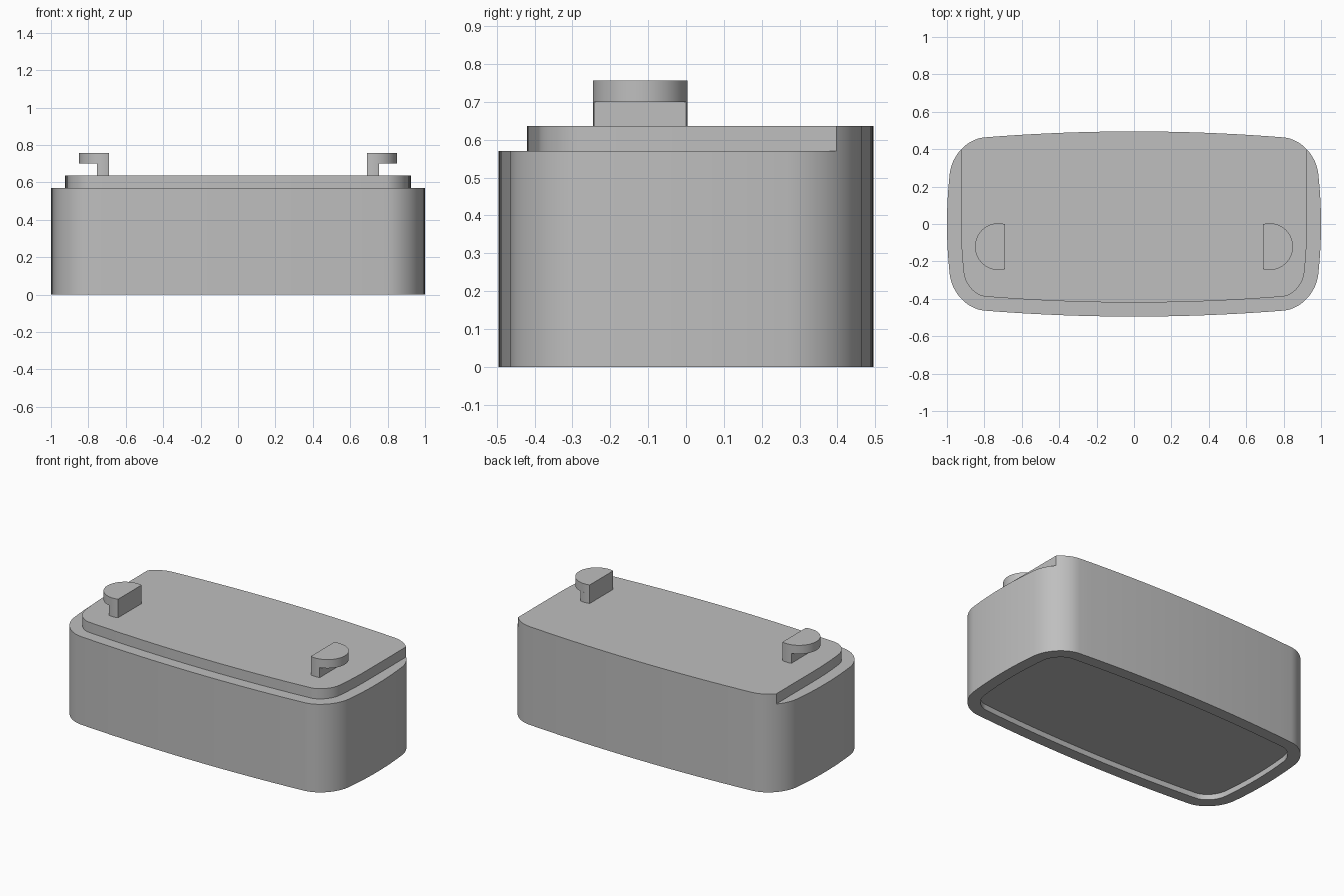
import bpy, bmesh, math
from mathutils import Vector

if "Cube" in bpy.data.objects:
    bpy.data.objects.remove(bpy.data.objects["Cube"], do_unlink=True)

grey = bpy.data.materials.new("plain grey")
grey.use_nodes = True
grey.diffuse_color = (0.52, 0.52, 0.52, 1)
grey.node_tree.nodes["Principled BSDF"].inputs["Base Color"].default_value = grey.diffuse_color

LEDGE_Z, TOP_Z, INSET = 0.57, 0.636, 0.075


def bulged_outline():
    """Counter-clockwise rounded rectangle with gently bowed sides."""
    side = [Vector((1 - 0.015 * (t / 6) ** 2, 0.27 * t / 6)) for t in range(7)]
    front = [Vector((0.8 * t / 10, 0.495 - 0.032 * (t / 10) ** 2)) for t in range(10, -1, -1)]
    a, d, corner = side[-1], front[0], Vector((0.965, 0.449))
    b, c = a.lerp(corner, 0.55), d.lerp(corner, 0.55)
    curve = []
    for i in range(1, 16):
        t = i / 16
        s = 1 - t
        curve.append(a * s**3 + b * 3 * s * s * t + c * 3 * s * t * t + d * t**3)
    quarter = side + curve + front
    half = quarter + [Vector((-p.x, p.y)) for p in reversed(quarter[:-1])]
    return half + [Vector((p.x, -p.y)) for p in reversed(half[1:-1])]


def inset(points, distance):
    result = []
    for i, p in enumerate(points):
        along = (points[(i + 1) % len(points)] - points[i - 1]).normalized()
        result.append(p + Vector((-along.y, along.x)) * distance)
    return result


def loft(name, rings):
    """Bridge equal-length (outline, z) rings from bottom to top and cap both ends."""
    bm = bmesh.new()
    loops = [[bm.verts.new((p.x, p.y, z)) for p in pts] for pts, z in rings]
    for low, high in zip(loops, loops[1:]):
        for i in range(len(low)):
            j = (i + 1) % len(low)
            bm.faces.new((low[i], low[j], high[j], high[i]))
    bm.faces.new(list(reversed(loops[0])))
    bm.faces.new(loops[-1])
    bmesh.ops.recalc_face_normals(bm, faces=bm.faces)
    mesh = bpy.data.meshes.new(name)
    bm.to_mesh(mesh)
    bm.free()
    mesh.materials.append(grey)
    obj = bpy.data.objects.new(name, mesh)
    bpy.context.collection.objects.link(obj)
    bpy.ops.object.select_all(action='DESELECT')
    obj.select_set(True)
    bpy.context.view_layer.objects.active = obj
    bpy.ops.object.shade_smooth_by_angle(angle=math.radians(30))
    return obj


# Main body with a shallow recess underneath
outer = bulged_outline()
inner = inset(outer, INSET)
loft("body", [(inner, 0.035), (inner, 0), (outer, 0), (outer, LEDGE_Z)])

# Raised lid: stepped in at the front and sides, flush with the body at the back
edge = 1 - INSET
back = []
for p, q in zip(outer, outer[1:]):
    if p.y > 0 and abs(p.x) < edge:
        back.append(p)
    if p.y > 0 and q.y > 0 and (abs(p.x) - edge) * (abs(q.x) - edge) < 0:
        target = math.copysign(edge, p.x)
        back.append(p.lerp(q, (target - p.x) / (q.x - p.x)))
front = [p for p in inner if p.y < 0.001]
lid = back + front
right_end = next(p for p in inner if abs(p.y) < 0.001 and p.x > 0)
lid = back + [p for p in front if p is not right_end] + [right_end]
loft("lid", [(lid, LEDGE_Z), (lid, TOP_Z)])


# Hooks: half-round caps on narrow stems
def disc_slice(side, x_min, x_max):
    centre, radius, cy = 0.725, 0.125, -0.121
    start = math.acos((x_max - centre) / radius)
    end = math.acos((x_min - centre) / radius)
    steps = 24
    upper = [start + (end - start) * i / steps for i in range(steps + 1)]
    angles = upper + [-a for a in reversed(upper)]
    if start < 0.001:
        angles.pop()
    return [Vector((side * (centre + radius * math.cos(a)), cy + radius * math.sin(a)))
            for a in angles]


for label, side in (("left", 1), ("right", -1)):
    stem = disc_slice(side, 0.69, 0.755)
    cap = disc_slice(side, 0.69, 0.85)
    loft(label + "_hook_stem", [(stem, TOP_Z), (stem, 0.70)])
    loft(label + "_hook_cap", [(cap, 0.70), (cap, 0.756)])
